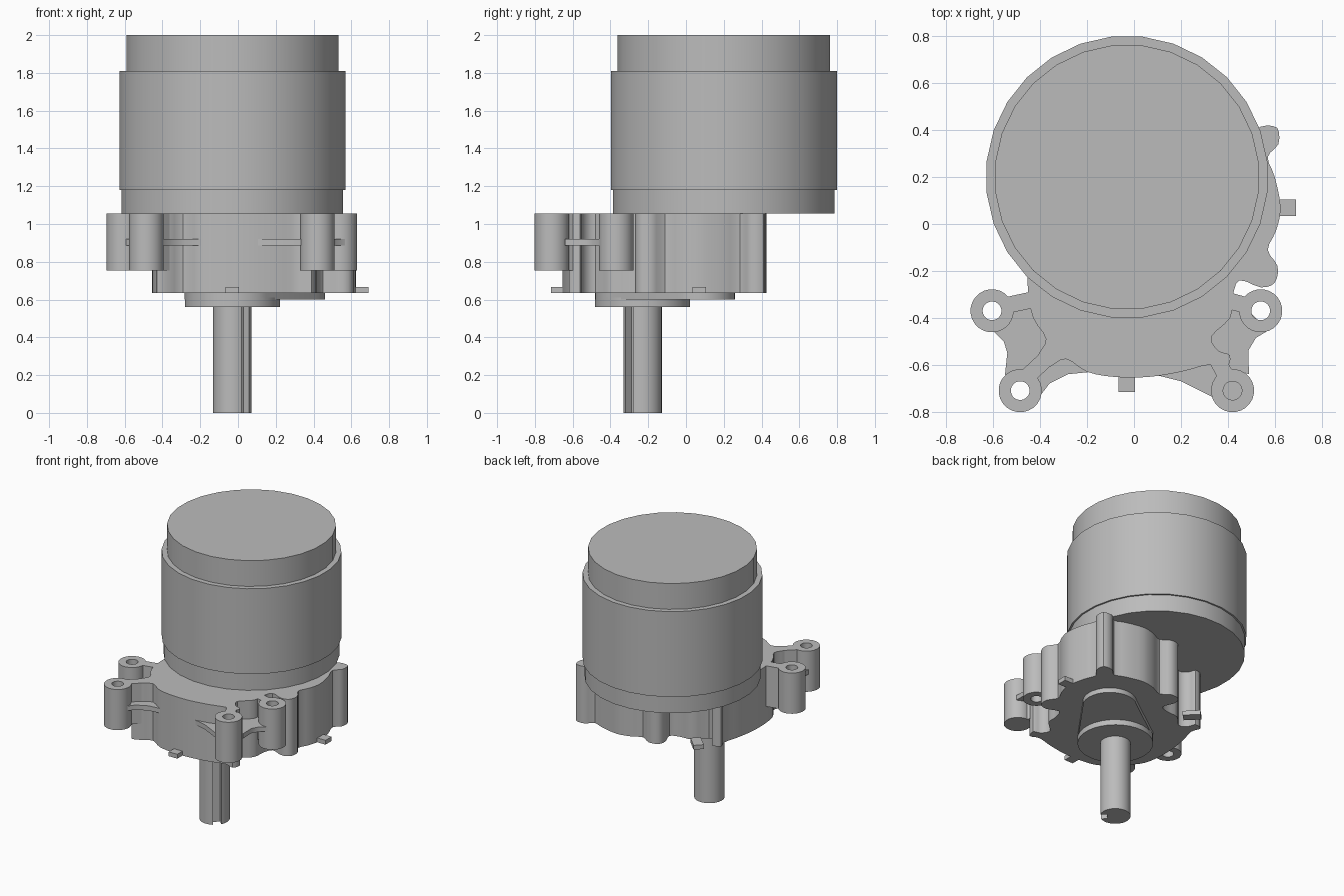
import bpy, bmesh, math
from mathutils import Vector

if "Cube" in bpy.data.objects:
    bpy.data.objects.remove(bpy.data.objects["Cube"], do_unlink=True)

grey = bpy.data.materials.new("plain grey")
grey.use_nodes = True
grey.diffuse_color = (0.5, 0.5, 0.5, 1)
grey.node_tree.nodes["Principled BSDF"].inputs["Base Color"].default_value = (0.5, 0.5, 0.5, 1)


def finish(name, bm, angle=35):
    bmesh.ops.remove_doubles(bm, verts=bm.verts, dist=1e-5)
    bmesh.ops.recalc_face_normals(bm, faces=bm.faces)
    mesh = bpy.data.meshes.new(name)
    bm.to_mesh(mesh)
    bm.free()
    mesh.materials.append(grey)
    obj = bpy.data.objects.new(name, mesh)
    bpy.context.collection.objects.link(obj)
    bpy.ops.object.select_all(action='DESELECT')
    obj.select_set(True)
    bpy.context.view_layer.objects.active = obj
    bpy.ops.object.shade_smooth_by_angle(angle=math.radians(angle))
    return obj


def prism(name, points, z0, z1):
    """Flat outline pulled up from z0 to z1."""
    bm = bmesh.new()
    face = bm.faces.new([bm.verts.new((x, y, z0)) for x, y in points])
    top = bmesh.ops.extrude_face_region(bm, geom=[face])
    moved = [v for v in top["geom"] if isinstance(v, bmesh.types.BMVert)]
    bmesh.ops.translate(bm, verts=moved, vec=(0, 0, z1 - z0))
    return finish(name, bm)


def lathe(name, centre, profile, sides):
    """Closed (radius, height) profile turned round an upright axis."""
    bm = bmesh.new()
    rings = []
    for i in range(sides):
        a = math.tau * (i + 0.5) / sides
        rings.append([bm.verts.new((centre[0] + r * math.cos(a),
                                    centre[1] + r * math.sin(a), z)) for r, z in profile])
    n = len(profile)
    for i in range(sides):
        a, b = rings[i], rings[(i + 1) % sides]
        for j in range(n):
            k = (j + 1) % n
            if profile[j][0] + profile[k][0] > 0:
                bm.faces.new((a[j], b[j], b[k], a[k]))
    bmesh.ops.dissolve_degenerate(bm, edges=bm.edges, dist=1e-6)
    return finish(name, bm)


def smooth_loop(points, steps=3):
    """Closed rounded curve through the points."""
    pts, out = [Vector(p) for p in points], []
    for i in range(len(pts)):
        a, b, c, d = (pts[(i + k) % len(pts)] for k in (-1, 0, 1, 2))
        for s in range(steps):
            t = s / steps
            out.append(0.5 * (2 * b + (c - a) * t + (2 * a - 5 * b + 4 * c - d) * t * t
                              + (3 * b - a - 3 * c + d) * t ** 3))
    return out


def arc(centre, radius, start, end, steps=16):
    return [(centre[0] + radius * math.cos(math.radians(start + (end - start) * i / steps)),
             centre[1] + radius * math.sin(math.radians(start + (end - start) * i / steps)))
            for i in range(steps + 1)]


# Motor can: lower collar, wide sleeve, top cap
lathe("motor_can", (-0.03, 0.2),
      [(0, 1.055), (0.59, 1.055), (0.59, 1.18), (0.602, 1.18), (0.602, 1.81),
       (0.565, 1.81), (0.565, 2), (0, 2)], 28)

# Gearbox housing: lobed outline mirrored across its diagonal
half = [(0.61, 0.41), (0.615, 0.34), (0.57, 0.285), (0.6, 0.2), (0.625, 0.07), (0.605, -0.03),
        (0.57, -0.11), (0.612, -0.18), (0.6, -0.25), (0.54, -0.27), (0.45, -0.24),
        (0.42, -0.31), (0.41, -0.4), (0.33, -0.48), (0.36, -0.54), (0.41, -0.56),
        (0.39, -0.62), (0.32, -0.6), (0.2, -0.63), (0.06, -0.652), (-0.08, -0.652),
        (-0.2, -0.63), (-0.29, -0.575), (-0.36, -0.61), (-0.43, -0.63)]
mirrored = [(y + 0.2, x - 0.2) for x, y in reversed(half[1:-1])]
prism("gearbox_housing", smooth_loop(half + mirrored), 0.635, 1.055)

# Mounting lugs, with arms that join them to the housing
lugs = {"left_rear_lug": (0.54, -0.37, True), "left_front_lug": (0.42, -0.71, False),
        "right_rear_lug": (-0.605, -0.37, True), "right_front_lug": (-0.485, -0.71, True)}
for name, (x, y, through) in lugs.items():
    bore = [(0.04, 0.755), (0.092, 0.755), (0.092, 1.055), (0.04, 1.055)]
    if not through:
        bore += [(0.04, 0.9), (0, 0.9), (0, 0.755)]
    lathe(name, (x, y), bore, 24)

for name, start, end in (("left_arm", (0.47, -0.345), (0.38, -0.32)),
                         ("right_arm", (-0.535, -0.345), (-0.42, -0.32)),
                         ("left_front_arm", (0.39, -0.645), (0.35, -0.57)),
                         ("right_front_arm", (-0.45, -0.645), (-0.38, -0.58))):
    a, b = Vector(start), Vector(end)
    d = (b - a).normalized()
    side = Vector((-d.y, d.x)) * 0.035
    prism(name, [a - side, b - side, b + side, a + side], 0.755, 1.055)

# Thin webs bracing the lugs
prism("left_web", [(0.57, -0.455), (0.52, -0.485), (0.487, -0.54), (0.49, -0.64),
                   (0.46, -0.63), (0.38, -0.63), (0.34, -0.74), (0.2, -0.67),
                   (0.08, -0.64), (0.2, -0.5), (0.36, -0.35), (0.46, -0.34)], 0.885, 0.92)
prism("right_web", [(-0.6, -0.455), (-0.555, -0.5), (-0.54, -0.55), (-0.55, -0.645),
                    (-0.51, -0.63), (-0.44, -0.63), (-0.41, -0.745), (-0.36, -0.68),
                    (-0.28, -0.64), (-0.18, -0.63), (-0.2, -0.5), (-0.38, -0.35),
                    (-0.53, -0.34)], 0.885, 0.92)

# Locating tabs round the lower rim
for name, x, y, w, d, turn in (("front_tab", -0.03, -0.67, 0.035, 0.045, 0),
                               ("left_tab", 0.645, 0.07, 0.045, 0.035, 0),
                               ("back_tab", -0.28, 0.27, 0.06, 0.035, -45)):
    c, s = math.cos(math.radians(turn)), math.sin(math.radians(turn))
    prism(name, [(x + c * u * w - s * v * d, y + s * u * w + c * v * d)
                 for u, v in ((-1, -1), (1, -1), (1, 1), (-1, 1))], 0.635, 0.667)

# Tapered bearing plate and round collar under the housing
shaft_at = (-0.03, -0.23)
prism("bearing_plate", arc(shaft_at, 0.253, 135, 315) + arc((0.28, 0.08), 0.18, -45, 135),
      0.6, 0.64)
lathe("shaft_collar", shaft_at, [(0, 0.56), (0.253, 0.56), (0.253, 0.61), (0, 0.61)], 32)

# Output shaft with a keyway running its length
axis, out = Vector(shaft_at), Vector((1, -1)).normalized()
across = Vector((1, 1)).normalized() * 0.028
floor = axis + out * 0.055
prism("output_shaft", arc(shaft_at, 0.102, -29, 299, 30) + [floor - across, floor + across],
      0, 0.57)
